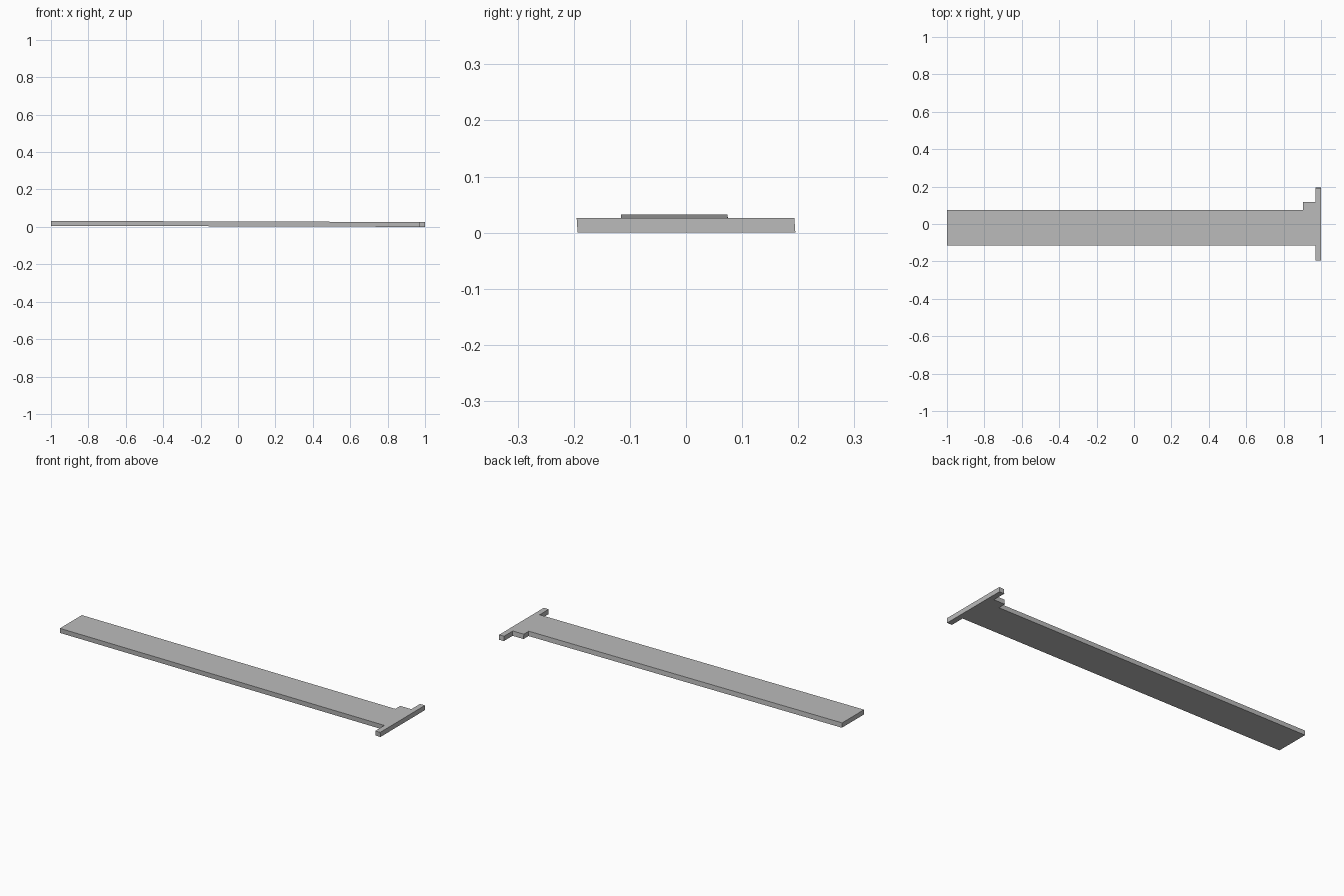
import bpy, bmesh

if "Cube" in bpy.data.objects:
    bpy.data.objects.remove(bpy.data.objects["Cube"])

grey = bpy.data.materials.new("plain grey")
grey.diffuse_color = (0.5, 0.5, 0.5, 1)
grey.use_nodes = True
grey.node_tree.nodes["Principled BSDF"].inputs["Base Color"].default_value = grey.diffuse_color

# T-shaped outline: long blade, small step, wide end bar
outline = [(-1, -0.115), (0.97, -0.115), (0.97, -0.194), (1, -0.194),
           (1, 0.194), (0.97, 0.194), (0.97, 0.118), (0.903, 0.118),
           (0.903, 0.075), (-1, 0.075)]
THICK = 0.026
RISE = 0.006    # far end sits slightly higher
LEAN = 0.0018   # top face leans slightly toward the front

# Extrude the outline into a plate
bm = bmesh.new()
base = bm.faces.new([bm.verts.new((x, y, 0)) for x, y in outline])
top = bmesh.ops.extrude_face_region(bm, geom=[base])
top_verts = [v for v in top["geom"] if isinstance(v, bmesh.types.BMVert)]
bmesh.ops.translate(bm, verts=top_verts, vec=(0, -LEAN, THICK))

# Gentle tilt along the length
for v in bm.verts:
    v.co.y += LEAN / 2
    v.co.z += RISE * (1 - v.co.x) / 2
bmesh.ops.recalc_face_normals(bm, faces=bm.faces)

mesh = bpy.data.meshes.new("flat_blade")
bm.to_mesh(mesh)
bm.free()
mesh.materials.append(grey)
bpy.context.collection.objects.link(bpy.data.objects.new("flat_blade", mesh))
